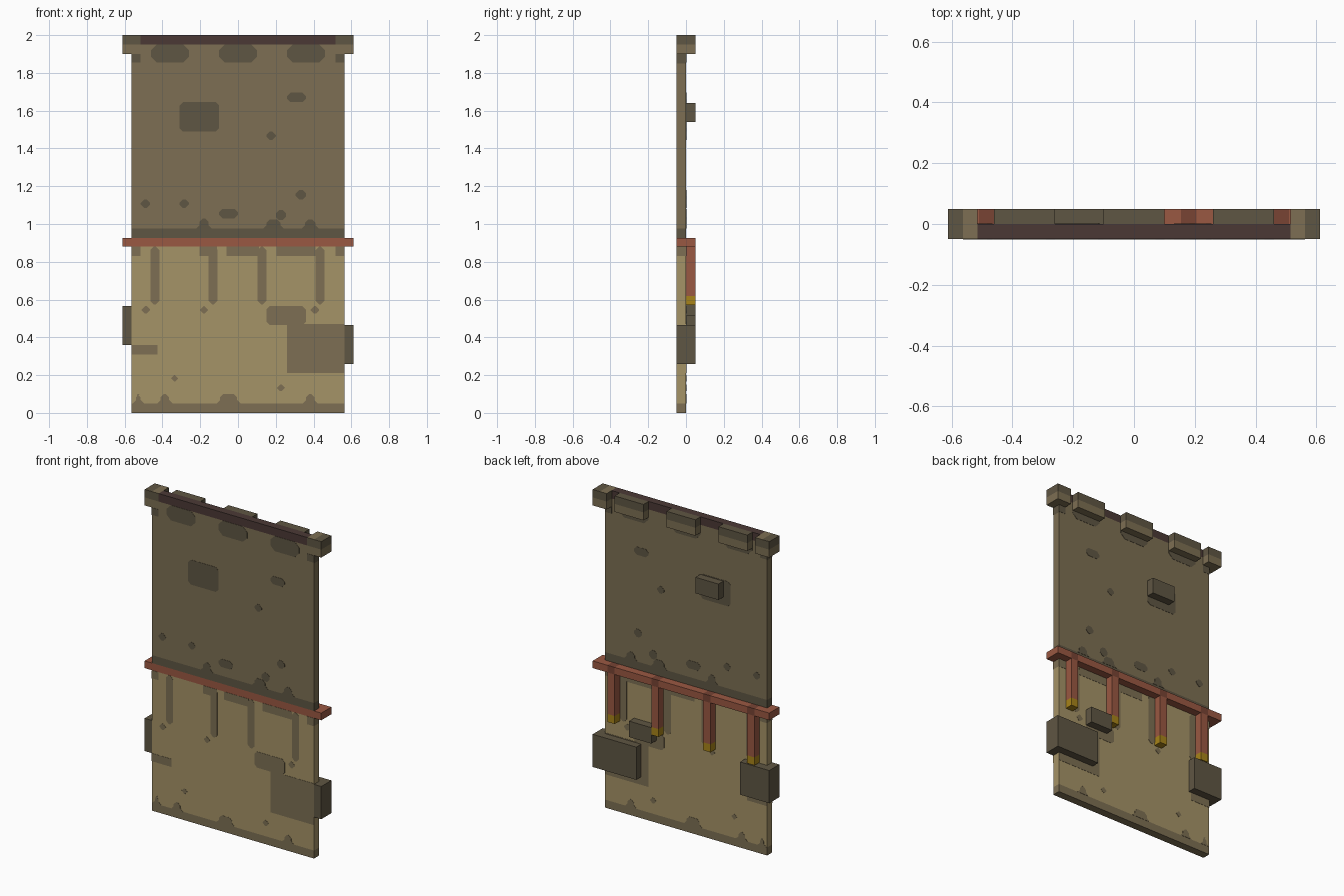
import bpy, bmesh
from mathutils import Vector

cube = bpy.data.objects.get("Cube")
if cube:
    bpy.data.objects.remove(cube)


def material(name, hexcode):
    lin = []
    for i in (0, 2, 4):
        c = int(hexcode[i:i + 2], 16) / 255
        lin.append(c / 12.92 if c <= 0.04045 else ((c + 0.055) / 1.055) ** 2.4)
    m = bpy.data.materials.new(name)
    m.use_nodes = True
    m.diffuse_color = (*lin, 1)
    bsdf = m.node_tree.nodes["Principled BSDF"]
    bsdf.inputs["Base Color"].default_value = (*lin, 1)
    bsdf.inputs["Roughness"].default_value = 0.9
    return m


DARK = material("dark_stone", "5F5643")
MID = material("brown_stone", "7D6F53")
TAN = material("tan_plaster", "A59367")
BEAM = material("dark_beam", "4B3935")
RED = material("red_wood", "9A5842")
DRED = material("dark_red_wood", "784434")
GOLD = material("gold_tip", "A88419")

HALF = 0.5625      # half width of the wall
F, M, B = -0.05, 0.0, 0.05   # front face, back face, back of the raised parts


def finish(name, bm, mats):
    bmesh.ops.recalc_face_normals(bm, faces=bm.faces)
    me = bpy.data.meshes.new(name)
    bm.to_mesh(me)
    bm.free()
    for m in mats:
        me.materials.append(m)
    ob = bpy.data.objects.new(name, me)
    bpy.context.collection.objects.link(ob)
    return ob


def box(name, x, y, z, mats, xcuts=(), zcuts=(), rule=None):
    """Box between value pairs, cut along x and z, coloured per face by a rule."""
    bm = bmesh.new()
    bmesh.ops.create_cube(bm, size=1)
    for v in bm.verts:
        v.co = Vector((p[0] if c < 0 else p[1]) for c, p in zip(v.co, (x, y, z)))
    for cuts, axis in ((xcuts, Vector((1, 0, 0))), (zcuts, Vector((0, 0, 1)))):
        for c in cuts:
            geom = bm.verts[:] + bm.edges[:] + bm.faces[:]
            bmesh.ops.bisect_plane(bm, geom=geom, plane_co=axis * c, plane_no=axis)
    bmesh.ops.recalc_face_normals(bm, faces=bm.faces)
    if rule:
        for f in bm.faces:
            f.material_index = rule(f.calc_center_median(), f.normal)
    return finish(name, bm, mats)


def prism(bm, outline, a, b, axis):
    """Extrude a 2D outline from a to b, along y (points are x,z) or z (points are x,y)."""
    place = (lambda p, t: (p[0], t, p[1])) if axis == "y" else (lambda p, t: (p[0], p[1], t))
    lo = [bm.verts.new(place(p, a)) for p in outline]
    hi = [bm.verts.new(place(p, b)) for p in outline]
    bm.faces.new(lo)
    bm.faces.new(hi)
    n = len(lo)
    for i in range(n):
        bm.faces.new((lo[i], lo[(i + 1) % n], hi[(i + 1) % n], hi[i]))


def clipped(x0, z0, x1, z1, c=0.018):
    return [(x0 + c, z0), (x1 - c, z0), (x1, z0 + c), (x1, z1 - c),
            (x1 - c, z1), (x0 + c, z1), (x0, z1 - c), (x0, z0 + c)]


def bump(x0, z0, x1, z1):
    d = 0.018
    return [(x0 - d, z0), (x1 + d, z0), (x1, z0 + d), (x1, z1 - d),
            (x1 - d, z1), (x0 + d, z1), (x0, z1 - d), (x0, z0 + d)]


def square(x0, z0, x1, z1):
    return [(x0, z0), (x1, z0), (x1, z1), (x0, z1)]


def stains(name, outlines, mat):
    """Thin plates with the same pattern on the front and the back of the wall."""
    bm = bmesh.new()
    for o in outlines:
        prism(bm, o, F - 0.0015, F + 0.001, "y")
        prism(bm, o, M - 0.001, M + 0.0015, "y")
    finish(name, bm, [mat])


# Wall: tan lower half with a darker foot, brown upper half with a dark foot
box("lower_wall", (-HALF, HALF), (F, M), (0, 0.88), [TAN, MID], zcuts=(0.05, 0.83),
    rule=lambda c, n: int(c.z < 0.05 or (c.z > 0.83 and abs(n.x) > 0.5)))
box("upper_wall", (-HALF, HALF), (F, M), (0.925, 1.9), [MID, DARK], zcuts=(0.975, 1.85),
    rule=lambda c, n: int(c.z < 0.975 or (c.z > 1.85 and abs(n.x) > 0.5)))
box("parapet", (-0.515, 0.515), (F, M), (1.9, 1.95), [MID])
box("top_beam", (-0.515, 0.515), (F, M), (1.95, 2.0), [BEAM])

# Corner caps and battlement blocks along the top
for side, s in (("left", 1), ("right", -1)):
    box(side + "_corner_cap", sorted((s * 0.515, s * 0.6125)), (F, B), (1.9, 2.0), [DARK, MID],
        xcuts=(s * HALF,), zcuts=(1.95,),
        rule=lambda c, n: int(c.z < 1.95 or (n.z > 0.5 and abs(c.x) < HALF)))
for name, x in (("right", -0.36), ("middle", 0.0), ("left", 0.36)):
    box(name + "_battlement", (x - 0.1, x + 0.1), (M, B), (1.9, 2.0), [DARK, MID],
        zcuts=(1.95,), rule=lambda c, n: int(c.z < 1.95))

# Red rail, darker where the posts join it
POSTS = (-0.485, -0.18, 0.18, 0.485)
PW = 0.0255
box("rail", (-0.6125, 0.6125), (F, B), (0.88, 0.925), [RED, DRED],
    xcuts=[p + d for p in POSTS for d in (-PW, PW)],
    rule=lambda c, n: int(n.y > -0.5 and any(abs(c.x - p) < PW for p in POSTS)))

# Hanging posts with gold tips
for i, p in enumerate(POSTS, 1):
    box(f"post_{i}", (p - PW, p + PW), (M, B), (0.57, 0.88), [RED, GOLD], zcuts=(0.62,),
        rule=lambda c, n: int(c.z < 0.62))

# Loose stones on the back
box("upper_stone", (-0.26, -0.1), (M, B), (1.54, 1.64), [DARK])
box("small_stone", (0.205, 0.36), (M, B), (0.515, 0.615), [DARK])

# Edge stones that wrap round the sides of the wall
for name, s, inner, z0, z1 in (("left", 1, 0.31, 0.26, 0.465), ("right", -1, 0.41, 0.36, 0.565)):
    bm = bmesh.new()
    corner = [(inner, M), (HALF, M), (HALF, F), (0.6125, F), (0.6125, B), (inner, B)]
    prism(bm, [(s * x, y) for x, y in corner], z0, z1, "z")
    finish(name + "_edge_stone", bm, [DARK])

# Dark stains on the upper wall
upper = [clipped(*r) for r in (
    (-0.31, 1.49, -0.1, 1.645), (0.26, 1.645, 0.36, 1.695), (0.15, 1.445, 0.2, 1.49),
    (0.305, 1.13, 0.36, 1.18), (-0.515, 1.085, -0.465, 1.13), (-0.31, 1.085, -0.26, 1.13),
    (-0.1, 1.03, 0, 1.08), (0.2, 1.02, 0.255, 1.075))]
upper += [clipped(x - 0.1, 1.855, x + 0.1, 1.95, 0.03) for x in (-0.36, 0, 0.36)]
upper += [bump(*r) for r in (
    (-0.205, 0.975, -0.155, 1.03), (0.15, 0.975, 0.225, 1.025), (0.355, 0.975, 0.41, 1.025))]
upper += [square(-HALF, 1.855, -0.515, 1.9), square(0.515, 1.855, HALF, 1.9)]
stains("upper_wall_stains", upper, DARK)

# Brown stains on the lower wall
lower = [clipped(*r) for r in (
    (-0.51, 0.525, -0.465, 0.565), (-0.2, 0.525, -0.16, 0.565), (0.385, 0.525, 0.43, 0.565),
    (-0.355, 0.165, -0.315, 0.2), (0.205, 0.115, 0.25, 0.15), (0.15, 0.465, 0.36, 0.565))]
lower += [clipped(x - 0.024, 0.575, x + 0.024, 0.88) for x in (-0.44, -0.132, 0.127, 0.434)]
lower += [square(*r) for r in (
    (0.26, 0.21, HALF, 0.47), (-HALF, 0.31, -0.425, 0.36), (-HALF, 0.83, -0.515, 0.88),
    (-0.205, 0.83, -0.11, 0.88), (-0.06, 0.83, 0.11, 0.88), (0.205, 0.83, 0.41, 0.88),
    (0.515, 0.83, HALF, 0.88))]
lower += [bump(*r) for r in (
    (-0.54, 0.05, -0.515, 0.1), (-0.41, 0.05, -0.365, 0.1), (-0.095, 0.05, -0.005, 0.1),
    (0.36, 0.05, 0.405, 0.1))]
stains("lower_wall_stains", lower, MID)
